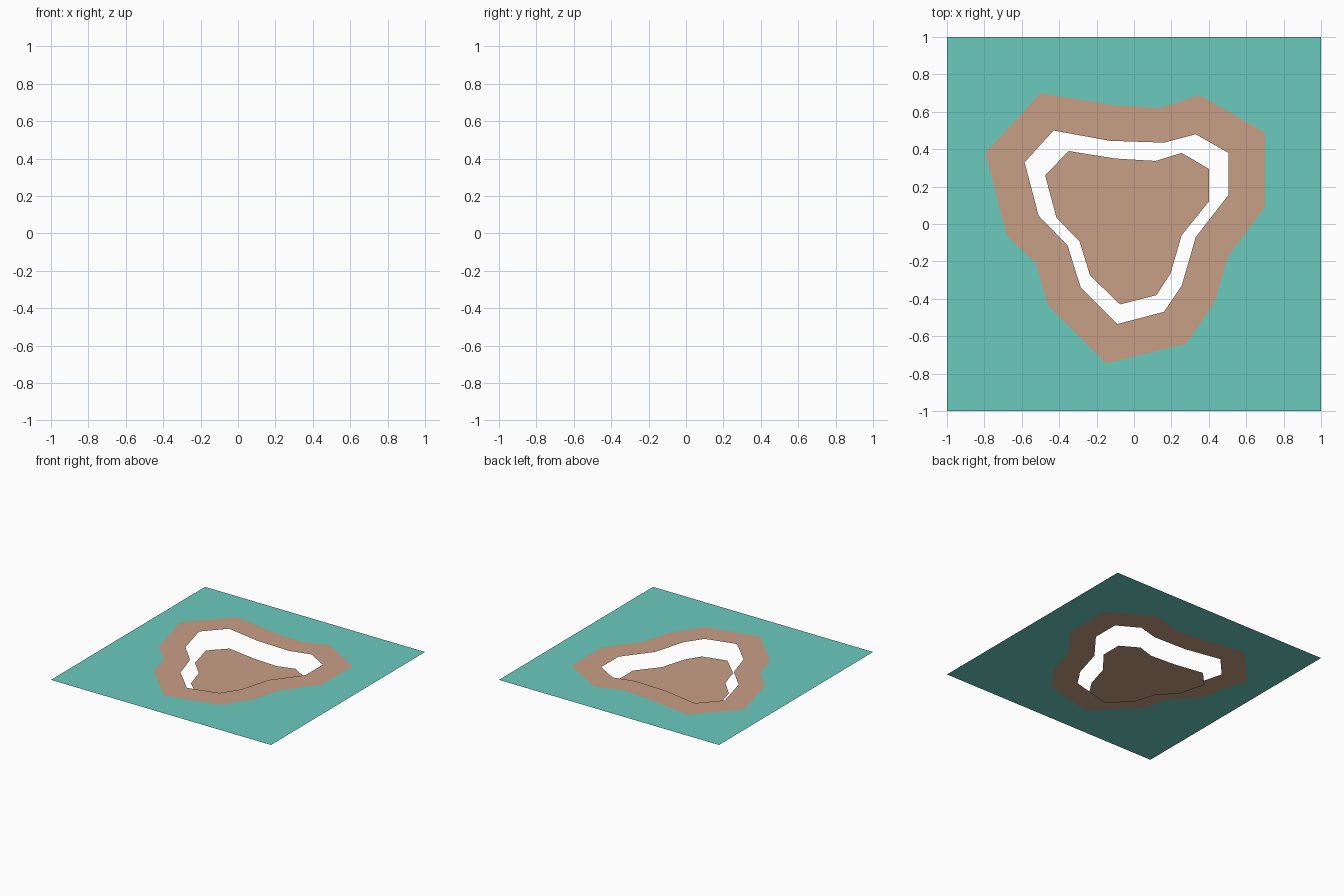
import bpy, bmesh

if "Cube" in bpy.data.objects:
    bpy.data.objects.remove(bpy.data.objects["Cube"])

H = 0.10  # height of the water sheet above the shoal

SHORE = [(-0.50, 0.70), (-0.10, 0.635), (0.14, 0.62), (0.35, 0.69), (0.70, 0.49),
         (0.70, 0.09), (0.505, -0.17), (0.43, -0.42), (0.28, -0.64), (-0.15, -0.745),
         (-0.46, -0.435), (-0.525, -0.21), (-0.68, -0.06), (-0.795, 0.38)]
HOLE = [(-0.43, 0.50), (-0.13, 0.445), (0.16, 0.435), (0.33, 0.48), (0.505, 0.38),
        (0.505, 0.155), (0.33, -0.07), (0.255, -0.33), (0.16, -0.47), (-0.09, -0.535),
        (-0.285, -0.34), (-0.355, -0.115), (-0.51, 0.045), (-0.585, 0.33)]
SHOAL = [(-0.35, 0.39), (-0.10, 0.35), (0.115, 0.337), (0.255, 0.38), (0.40, 0.295),
         (0.40, 0.12), (0.255, -0.06), (0.195, -0.265), (0.12, -0.38), (-0.075, -0.43),
         (-0.235, -0.275), (-0.29, -0.095), (-0.415, 0.035), (-0.475, 0.26)]


def material(name, rgb):
    m = bpy.data.materials.new(name)
    lin = [((c / 255 + 0.055) / 1.055) ** 2.4 for c in rgb]
    m.diffuse_color = (*lin, 1)
    m.use_nodes = True
    m.node_tree.nodes["Principled BSDF"].inputs["Base Color"].default_value = m.diffuse_color
    return m


def loop(bm, pts, z):
    vs = [bm.verts.new((x, y, z)) for x, y in pts]
    return vs, [bm.edges.new((a, b)) for a, b in zip(vs, vs[1:] + vs[:1])]


def finish(bm, name, mats):
    # all sheets face upwards
    bm.normal_update()
    for f in bm.faces:
        if f.normal.z < 0:
            f.normal_flip()
    me = bpy.data.meshes.new(name)
    bm.to_mesh(me)
    bm.free()
    for m in mats:
        me.materials.append(m)
    bpy.context.collection.objects.link(bpy.data.objects.new(name, me))


water = material("turquoise water", (107, 202, 191))
sand = material("sand", (201, 160, 134))

# water sheet with a sandy shore ring around an open hole
bm = bmesh.new()
_, rim = loop(bm, [(-1, -1), (1, -1), (1, 1), (-1, 1)], H)
outer, shore = loop(bm, SHORE, H)
bmesh.ops.triangle_fill(bm, edges=rim + shore, use_beauty=True)
inner, _ = loop(bm, HOLE, H)
for i in range(len(outer)):
    j = (i + 1) % len(outer)
    f = bm.faces.new((outer[i], outer[j], inner[j], inner[i]))
    f.material_index = 1
finish(bm, "water_and_shore", [water, sand])

# separate sand floor lying below the hole
bm = bmesh.new()
floor, _ = loop(bm, SHOAL, 0)
bm.faces.new(floor)
finish(bm, "sand_floor", [sand])
